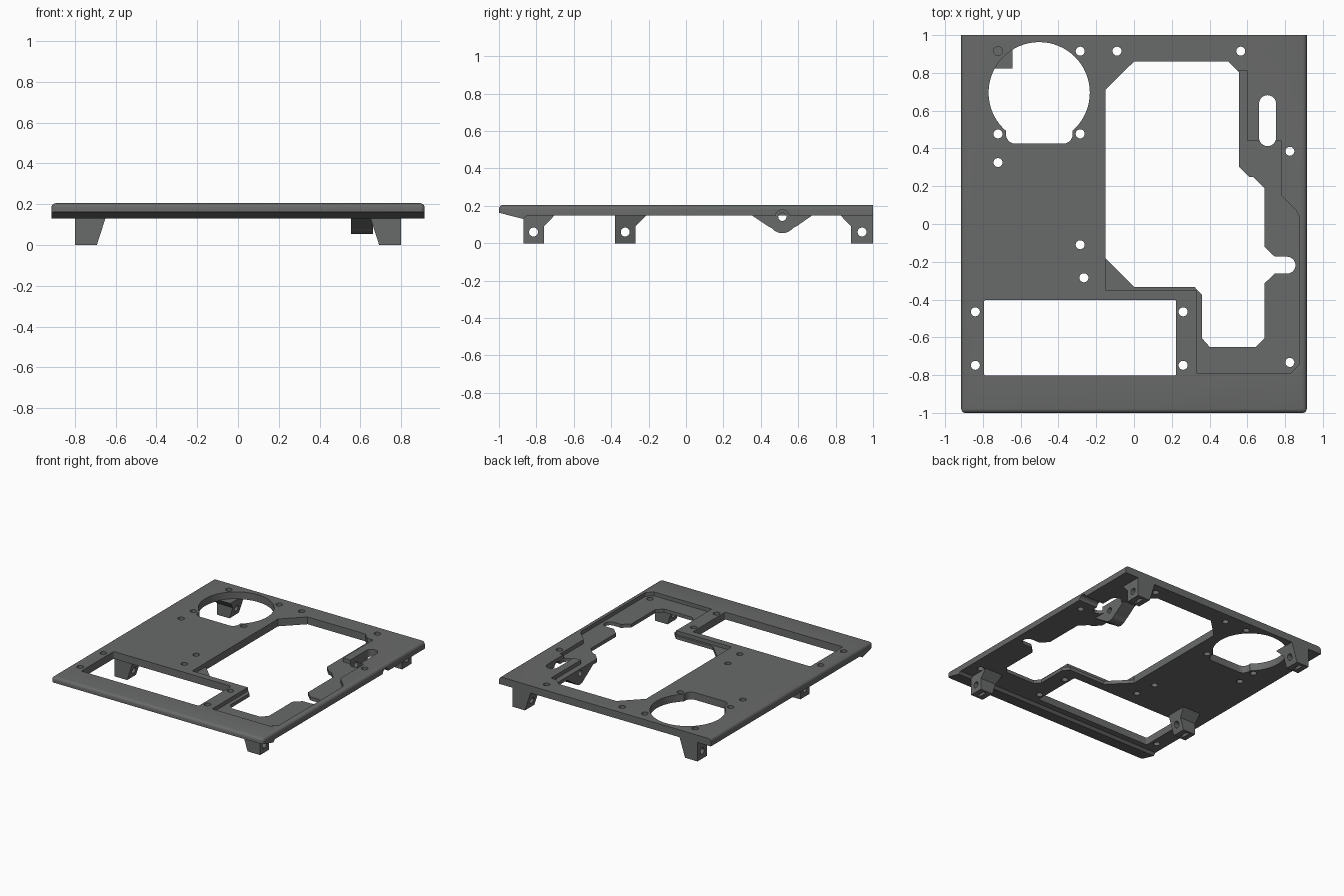
import bpy, bmesh, math
from mathutils import Vector

if "Cube" in bpy.data.objects:
    bpy.data.objects.remove(bpy.data.objects["Cube"])

grey = bpy.data.materials.new("dark grey")
grey.diffuse_color = (0.14, 0.145, 0.142, 1)
grey.use_nodes = True
grey.node_tree.nodes["Principled BSDF"].inputs["Base Color"].default_value = grey.diffuse_color


def prism(name, pts, lo, hi, axis="z"):
    """Extrude a 2D outline along z (points are x, y), x (y, z) or y (x, z)."""
    place = {"z": lambda a, b, t: (a, b, t),
             "x": lambda a, b, t: (t, a, b),
             "y": lambda a, b, t: (a, t, b)}[axis]
    bm = bmesh.new()
    face = bm.faces.new([bm.verts.new(place(a, b, lo)) for a, b in pts])
    ext = bmesh.ops.extrude_face_region(bm, geom=[face])
    step = Vector(place(0, 0, hi - lo))
    for v in ext["geom"]:
        if isinstance(v, bmesh.types.BMVert):
            v.co += step
    bmesh.ops.recalc_face_normals(bm, faces=bm.faces)
    me = bpy.data.meshes.new(name)
    bm.to_mesh(me)
    bm.free()
    ob = bpy.data.objects.new(name, me)
    me.materials.append(grey)
    bpy.context.collection.objects.link(ob)
    return ob


def arc(cx, cy, r, a0=0, a1=360, n=20):
    """Points on an arc; a full circle leaves out the repeated end."""
    m = n if a1 - a0 == 360 else n - 1
    return [(cx + r * math.cos(math.radians(a0 + (a1 - a0) * i / m)),
             cy + r * math.sin(math.radians(a0 + (a1 - a0) * i / m))) for i in range(n)]


def rounded_rect(x0, y0, x1, y1, r):
    return (arc(x1 - r, y1 - r, r, 0, 90, 7) + arc(x0 + r, y1 - r, r, 90, 180, 7)
            + arc(x0 + r, y0 + r, r, 180, 270, 7) + arc(x1 - r, y0 + r, r, 270, 360.001, 7))


def boolean(target, tool, op="DIFFERENCE"):
    mod = target.modifiers.new(op.lower(), "BOOLEAN")
    mod.operation, mod.solver, mod.object = op, "EXACT", tool
    bpy.context.view_layer.objects.active = target
    bpy.ops.object.modifier_apply(modifier=mod.name)
    bpy.data.objects.remove(tool)


# Plate with a wedge-shaped lip below the front edge
TOP, UNDER = 0.205, 0.148
plate = prism("plate", [(-1, 0.163), (-0.87, 0.13), (-0.85, UNDER), (1, UNDER),
                        (1, TOP), (-1, TOP)], -0.915, 0.915, "x")
bm = bmesh.new()
bm.from_mesh(plate.data)


def rounded_edge(e):
    a, b = (v.co for v in e.verts)
    mid = (a + b) / 2
    top_rim = min(a.z, b.z) > TOP - 0.001 and mid.y < 0.99
    front_corner = mid.y < -0.999 and abs(a.z - b.z) > 0.01
    return top_rim or front_corner


bmesh.ops.bevel(bm, geom=[e for e in bm.edges if rounded_edge(e)], offset=0.022,
                segments=4, profile=0.5, affect="EDGES")
bm.to_mesh(plate.data)
bm.free()

# Shallow step around the large opening
recess = [(-0.15, -0.35), (0.33, -0.35), (0.33, -0.79), (0.83, -0.79), (0.875, -0.745),
          (0.875, 0.04), (0.86, 0.07), (0.78, 0.15), (0.78, 0.44), (0.60, 0.44),
          (0.60, 0.81), (0.4, 0.81), (0.4, 0), (-0.15, -0.18)]
boolean(plate, prism("cutter", recess, 0.175, 0.3))

# Large opening with a rounded notch on the right
opening = ([(-0.152, 0.71), (0, 0.86), (0.50, 0.86), (0.555, 0.805), (0.555, 0.305),
            (0.61, 0.25), (0.63, 0.25), (0.69, 0.19), (0.69, -0.12), (0.745, -0.173)]
           + arc(0.81, -0.218, 0.045, 90, -90, 10)
           + [(0.745, -0.263), (0.69, -0.315), (0.69, -0.605), (0.645, -0.65), (0.40, -0.65),
              (0.36, -0.605), (0.36, -0.375), (0.32, -0.333), (0, -0.333), (-0.152, -0.18)])
boolean(plate, prism("cutter", opening, 0, 0.3))

# Fan hole, its lower notch, the rectangular window and the slot
boolean(plate, prism("cutter", arc(-0.502, 0.695, 0.268, n=64), 0, 0.3))
boolean(plate, prism("cutter", rounded_rect(-0.678, 0.425, -0.325, 0.535, 0.05), 0, 0.3))
boolean(plate, prism("cutter", rounded_rect(-0.793, -0.803, 0.222, -0.402, 0.008), 0, 0.3))
slot = (0.662, 0.412, 0.752, 0.682, 0.0449)
boolean(plate, prism("cutter", rounded_rect(*slot), 0, 0.3))

# Screw holes
for x, y in [(-0.72, 0.915), (-0.285, 0.915), (-0.09, 0.915), (0.565, 0.915),
             (-0.72, 0.477), (-0.285, 0.477), (-0.72, 0.325), (0.825, 0.385),
             (-0.285, -0.11), (-0.265, -0.285), (-0.84, -0.465), (-0.84, -0.748),
             (0.26, -0.465), (0.26, -0.748), (0.825, -0.733)]:
    boolean(plate, prism("cutter", arc(x, y, 0.024), 0.1, 0.3))

# Access groove from the right edge to the bracket
boolean(plate, prism("cutter", arc(0.515, 0.143, 0.036, n=24), 0.7, 1, "x"))

# Legs: gusset on one side in y, sloped inner side in x, cross hole and nut slot
for name, side, y0, y1, flare in [("front_right_leg", 1, -0.87, -0.76, 1),
                                  ("middle_left_leg", -1, -0.38, -0.27, 1),
                                  ("back_right_leg", 1, 0.883, 1, -1),
                                  ("back_left_leg", -1, 0.883, 1, -1)]:
    h = UNDER + 0.004
    if flare > 0:
        outline = [(y0, 0), (y1, 0), (y1, 0.09), (y1 + 0.06, h), (y0, h)]
    else:
        outline = [(y0, 0), (y1, 0), (y1, h), (y0 - 0.06, h), (y0, 0.09)]
    leg = prism(name, outline, *sorted((side * 0.6, side * 0.8)), "x")
    taper = [(side * x, z) for x, z in [(0.8, -0.1), (0.725, -0.1), (0.692, 0), (0.643, h),
                                        (0.64, 0.2), (0.8, 0.2)]]
    boolean(leg, prism("cutter", taper, y0 - 0.2, y1 + 0.2, "y"), "INTERSECT")
    cy = (y0 + y1) / 2
    boolean(leg, prism("cutter", arc(cy, 0.06, 0.024, n=24), -1, 1, "x"))
    xs = sorted((side * 0.735, side * 0.76))
    boolean(leg, prism("cutter", [(cy - 0.036, -0.1), (cy + 0.036, -0.1),
                                  (cy + 0.036, 0.09), (cy - 0.036, 0.09)], *xs, "x"))

# Rounded hanging bracket beside the slot
profile = ([(0.355, 0.152), (0.355, 0.147), (0.44, 0.09)]
           + arc(0.515, 0.127, 0.073, 218, 322, 14)
           + [(0.59, 0.09), (0.672, 0.147), (0.672, 0.152)])
bracket = prism("slot_bracket", profile, 0.555, 0.662, "x")
boolean(bracket, prism("cutter", arc(0.515, 0.141, 0.022, n=24), 0, 1, "x"))
boolean(plate, prism("cutter", arc(0.515, 0.141, 0.022, n=24), 0.5, 0.7, "x"))

# Smooth curved walls, keep edges sharp
for ob in list(bpy.context.scene.objects):
    bpy.ops.object.select_all(action="DESELECT")
    ob.select_set(True)
    bpy.context.view_layer.objects.active = ob
    bpy.ops.object.shade_smooth_by_angle(angle=math.radians(28))
